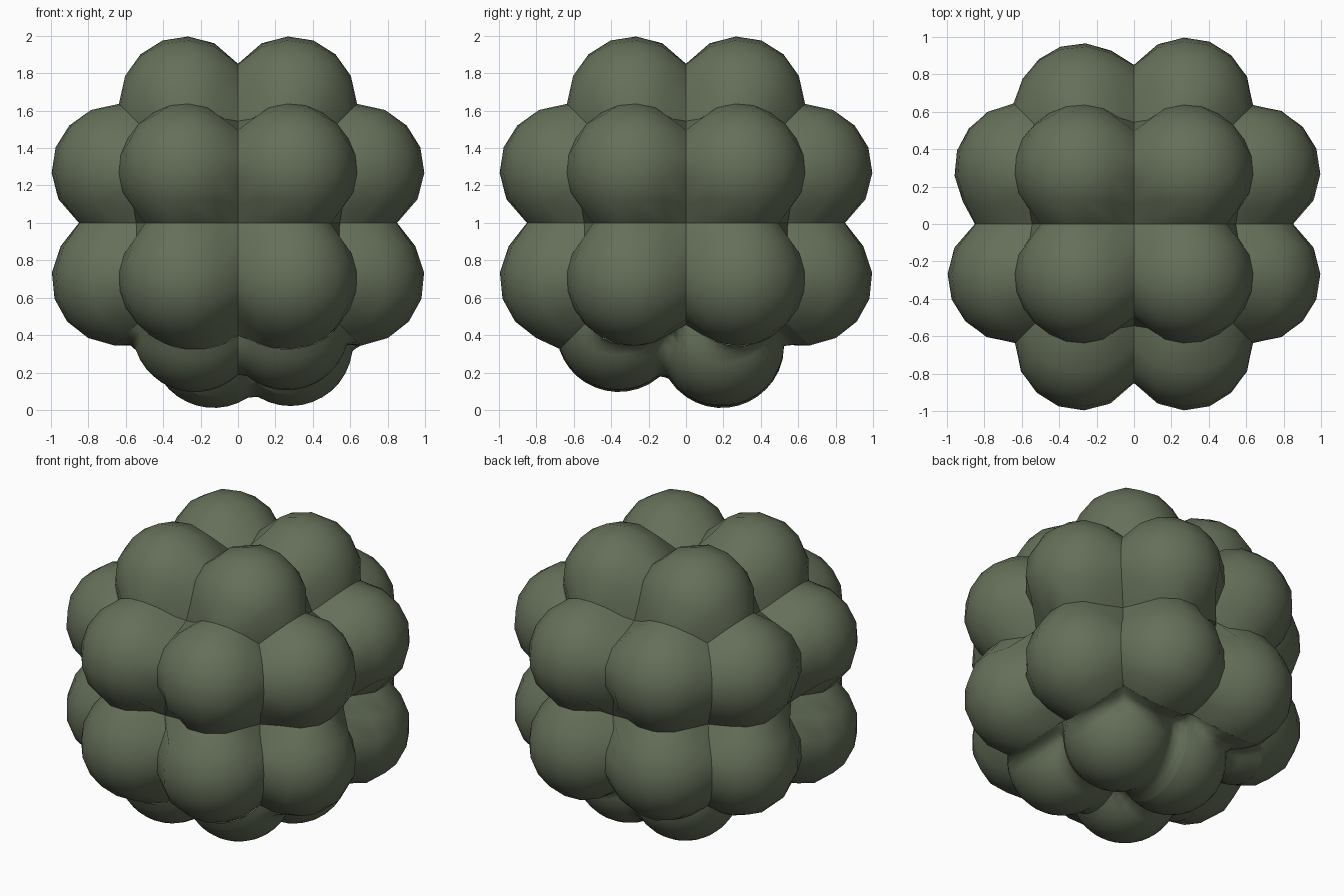
import bpy, bmesh, math
from mathutils import Vector

if "Cube" in bpy.data.objects:
    bpy.data.objects.remove(bpy.data.objects["Cube"])

PIT = 0.77       # depth of the pits between cells

mat = bpy.data.materials.new("moss_green")
mat.diffuse_color = (0.13, 0.16, 0.10, 1)
mat.use_nodes = True
mat.node_tree.nodes["Principled BSDF"].inputs["Base Color"].default_value = mat.diffuse_color


def place(axis, side, a, b):
    """Point with a, b on the two other axes and side on the main axis."""
    p = [a, b]
    p.insert(axis, side)
    return Vector(p)


# bulge spheres: four per cube side, irregular ones underneath
bulges = []
for axis in range(3):
    for side in (-1, 1):
        if axis == 2 and side < 0:
            continue
        for a in (-1, 1):
            for b in (-1, 1):
                c = place(axis, 0.642 * side, 0.282 * a, 0.282 * b)
                if axis < 2 and b < 0:
                    c.z -= 0.02
                # the back left corner is a little dented
                if axis == 0 and side < 0 and a > 0:
                    c += Vector((0.035, 0.01, 0))
                if axis == 1 and side > 0 and a < 0:
                    c.y -= 0.03
                bulges.append((c, 0.355))
bulges += [(Vector(c), 0.335) for c in ((-0.23, -0.36, -0.57), (0.26, -0.36, -0.56),
                                        (-0.13, 0.19, -0.655), (0.28, 0.19, -0.645))]


def reach(d):
    """Distance from the middle to the outermost bulge along d."""
    best = PIT
    for c, r in bulges:
        t = d.dot(c)
        q = r * r - c.length_squared + t * t
        if t > 0 and q > 0:
            best = max(best, t + math.sqrt(q))
    return best


def cell(name, axis, side, a, b, n):
    """One domed cell: a quarter of a cube side pushed out to the bulges."""
    bm = bmesh.new()
    grid = []
    for i in range(n + 1):
        row = []
        for j in range(n + 1):
            u = math.tan(math.pi / 4 * i / n) * a
            v = math.tan(math.pi / 4 * j / n) * b
            d = place(axis, side, u, v).normalized()
            row.append(bm.verts.new(d * reach(d) + Vector((0, 0, 1))))
        grid.append(row)
    for i in range(n):
        for j in range(n):
            f = bm.faces.new((grid[i][j], grid[i + 1][j],
                              grid[i + 1][j + 1], grid[i][j + 1]))
            f.smooth = True
            f.normal_update()
            if f.normal.dot(f.calc_center_median() - Vector((0, 0, 1))) < 0:
                f.normal_flip()
    me = bpy.data.meshes.new(name)
    bm.to_mesh(me)
    bm.free()
    me.materials.append(mat)
    bpy.context.collection.objects.link(bpy.data.objects.new(name, me))


# 24 cells, four on every side of a cube; finer underneath for its uneven creases
for axis, label in enumerate(("side", "front_back", "top_bottom")):
    for side in (-1, 1):
        for a in (-1, 1):
            for b in (-1, 1):
                under = axis == 2 and side < 0
                cell(label + "_cell", axis, side, a, b, 14 if under else 6)
